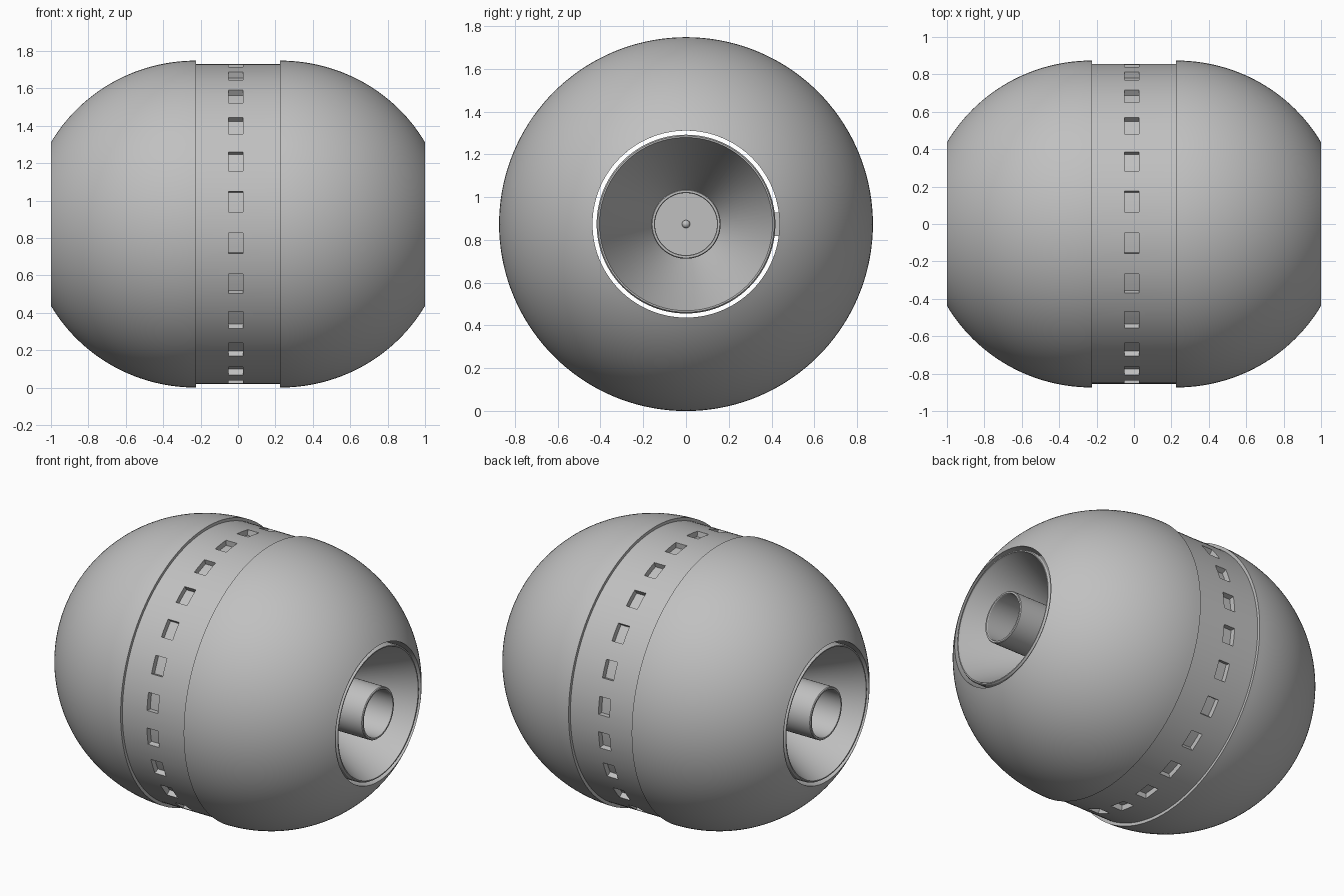
import bpy, bmesh
from math import sin, cos, pi, radians

cube = bpy.data.objects.get("Cube")
if cube:
    bpy.data.objects.remove(cube)

R = 0.874        # ball radius, also the axis height
BORE = 0.437     # end opening radius
BAND = 0.225     # half width of the sunken band

grey = bpy.data.materials.new("grey")
grey.use_nodes = True
colour = (0.53, 0.53, 0.53, 1)
grey.diffuse_color = colour
grey.node_tree.nodes["Principled BSDF"].inputs["Base Color"].default_value = colour


def finish(name, bm):
    bmesh.ops.remove_doubles(bm, verts=bm.verts, dist=1e-5)
    bmesh.ops.recalc_face_normals(bm, faces=bm.faces)
    mesh = bpy.data.meshes.new(name)
    bm.to_mesh(mesh)
    bm.free()
    obj = bpy.data.objects.new(name, mesh)
    bpy.context.collection.objects.link(obj)
    mesh.materials.append(grey)
    bpy.ops.object.select_all(action="DESELECT")
    obj.select_set(True)
    bpy.context.view_layer.objects.active = obj
    bpy.ops.object.shade_smooth_by_angle(angle=radians(25))
    return obj


def lathe(bm, profile, segments=144, closed=True, phase=0.0):
    """Spin (x, radius) points round the long axis; faces[i][j] is segment i, span j."""
    rings = []
    for i in range(segments):
        a = 2 * pi * i / segments + phase
        rings.append([bm.verts.new((x, -r * cos(a), R + r * sin(a))) for x, r in profile])
    n = len(profile)
    faces = []
    for i in range(segments):
        p, q = rings[i], rings[(i + 1) % segments]
        faces.append([bm.faces.new((p[j], p[(j + 1) % n], q[(j + 1) % n], q[j]))
                      for j in range(n if closed else n - 1)])
    return faces


def both_ends(profile, side):
    return [(x * side, r) for x, r in profile]


# Domed shells with a straight bore
steps = 28
dome = []
for k in range(steps + 1):
    t = (pi / 3) * k / steps
    dome.append((BAND + (1 - BAND) * sin(t) / sin(pi / 3), R * cos(t)))
shell = dome + [(BAND, BORE)]
for side, label in ((1, "left"), (-1, "right")):
    bm = bmesh.new()
    lathe(bm, both_ends(shell, side))
    finish(label + "_dome", bm)

# Sunken centre band with a row of square pockets
bm = bmesh.new()
r = 0.855
rows = [(-BAND, r), (-0.052, r), (0.027, r), (BAND, r), (BAND, BORE), (-BAND, BORE)]
cells = lathe(bm, rows, phase=radians(0.6 + 3.75))
pockets = [cell[1] for i, cell in enumerate(cells) if i % 6 < 3]
made = bmesh.ops.extrude_face_region(bm, geom=pockets)["geom"]
for v in (g for g in made if isinstance(g, bmesh.types.BMVert)):
    v.co.y *= 1 - 0.034 / r
    v.co.z = R + (v.co.z - R) * (1 - 0.034 / r)
left_over = [f for f in pockets if f.is_valid]
if left_over:
    bmesh.ops.delete(bm, geom=left_over, context="FACES_ONLY")
finish("pocketed_band", bm)

# Inner core: sleeve, lip and funnel at each end
funnel = [(0, 0.418), (0.99, 0.418), (1, 0.412), (1, 0.405), (0.985, 0.4), (0.5, 0.155), (0, 0.155)]
tube = [(0.4, 0.162), (0.995, 0.162), (1, 0.158), (1, 0.148), (0.995, 0.145), (0.4, 0.145)]
floor = [(0.45, 0.15), (0.45, 0.0)]
for side, label in ((1, "left"), (-1, "right")):
    for part, profile, closed in (("funnel", funnel, False), ("tube", tube, True)):
        bm = bmesh.new()
        lathe(bm, both_ends(profile, side), 96, closed)
        finish(label + "_" + part, bm)
    # Tube floor with a small round pin
    bm = bmesh.new()
    bmesh.ops.create_circle(bm, cap_ends=True, segments=64, radius=0.15)
    disc = finish(label + "_tube_floor", bm)
    disc.rotation_euler = (0, side * pi / 2, 0)
    disc.location = (side * 0.45, 0, R)
    bm = bmesh.new()
    bmesh.ops.create_uvsphere(bm, u_segments=20, v_segments=12, radius=0.019)
    pin = finish(label + "_pin", bm)
    pin.location = (side * 0.455, 0, R)

# Small key joining core and shell
bm = bmesh.new()
bmesh.ops.create_cube(bm, size=1)
key = finish("core_key", bm)
key.scale = (0.3, 0.03, 0.11)
key.location = (0, 0.425, R)
